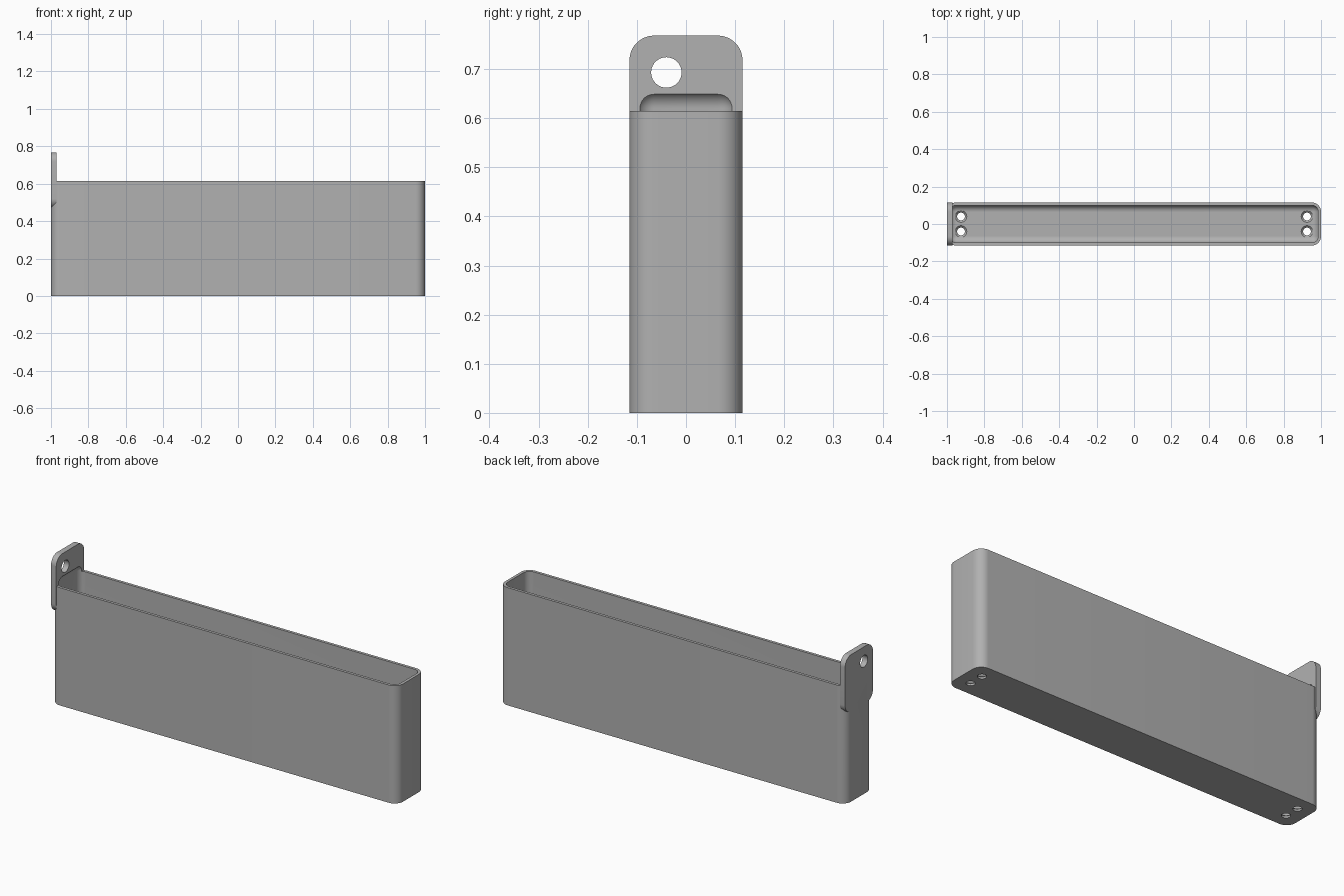
import bpy, bmesh
from math import radians
from mathutils import Matrix

cube = bpy.data.objects.get("Cube")
if cube:
    bpy.data.objects.remove(cube)

HALF_Y, RIM, TOP = 0.115, 0.615, 0.768
WALL, RADIUS, TAB = 0.015, 0.05, 0.03

grey = bpy.data.materials.new("plain grey")
grey.use_nodes = True
color = (0.44, 0.44, 0.44, 1)
grey.diffuse_color = color
grey.node_tree.nodes["Principled BSDF"].inputs["Base Color"].default_value = color


def to_object(name, bm):
    bmesh.ops.recalc_face_normals(bm, faces=bm.faces)
    mesh = bpy.data.meshes.new(name)
    bm.to_mesh(mesh)
    bm.free()
    mesh.materials.append(grey)
    obj = bpy.data.objects.new(name, mesh)
    bpy.context.collection.objects.link(obj)
    return obj


def rounded_box(name, low, high, radius, axis=None):
    """Box with the edges along one axis rounded, or all edges if axis is None."""
    bm = bmesh.new()
    bmesh.ops.create_cube(bm, size=1)
    for v in bm.verts:
        v.co = [(l + h) / 2 + c * (h - l) for l, h, c in zip(low, high, v.co)]
    edges = [e for e in bm.edges if axis is None
             or abs((e.verts[0].co - e.verts[1].co).normalized()[axis]) > 0.9]
    bmesh.ops.bevel(bm, geom=edges, offset=radius, segments=12, profile=0.5,
                    affect='EDGES', clamp_overlap=True)
    return to_object(name, bm)


def cone(name, center, r1, r2, depth, turn=Matrix()):
    bm = bmesh.new()
    bmesh.ops.create_cone(bm, cap_ends=True, segments=40, radius1=r1, radius2=r2,
                          depth=depth, matrix=Matrix.Translation(center) @ turn)
    return to_object(name, bm)


def combine(target, tool, operation):
    mod = target.modifiers.new(operation.lower(), 'BOOLEAN')
    mod.operation, mod.object, mod.solver = operation, tool, 'EXACT'
    bpy.context.view_layer.update()
    graph = bpy.context.evaluated_depsgraph_get()
    mesh = bpy.data.meshes.new_from_object(target.evaluated_get(graph))
    target.modifiers.clear()
    target.data = mesh
    bpy.data.objects.remove(tool)


# Tall narrow tray with rounded upright corners
tray = rounded_box("tray_with_hanging_tab", (-1, -HALF_Y, 0), (1, HALF_Y, RIM), RADIUS, 2)

# Hanging tab, rounded in its own plane and flush with the end
tab = rounded_box("tab", (-1, -HALF_Y, 0.47), (-1 + TAB, HALF_Y, TOP), RADIUS, 0)
combine(tray, tab, 'UNION')

# Hollow with soft edges all round, which also scoops into the tab
hollow = rounded_box("hollow", (-1 + WALL, -HALF_Y + WALL, 0.02),
                     (1 - WALL, HALF_Y - WALL, 0.655), 0.035)
combine(tray, hollow, 'DIFFERENCE')

# Hanging hole through the tab
combine(tray, cone("tab_hole", (-1, -0.04, 0.693), 0.031, 0.031, 0.2,
                   Matrix.Rotation(radians(90), 4, 'Y')), 'DIFFERENCE')

# Countersunk holes in the floor at both ends
for x in (-0.925, 0.925):
    for y in (-0.04, 0.04):
        combine(tray, cone("drill", (x, y, 0), 0.021, 0.021, 0.1), 'DIFFERENCE')
        combine(tray, cone("countersink", (x, y, 0.02), 0.021, 0.041, 0.02), 'DIFFERENCE')

# Smooth the curves and keep the rims sharp
bpy.ops.object.select_all(action='DESELECT')
tray.select_set(True)
bpy.context.view_layer.objects.active = tray
bpy.ops.object.shade_smooth_by_angle(angle=radians(30))
